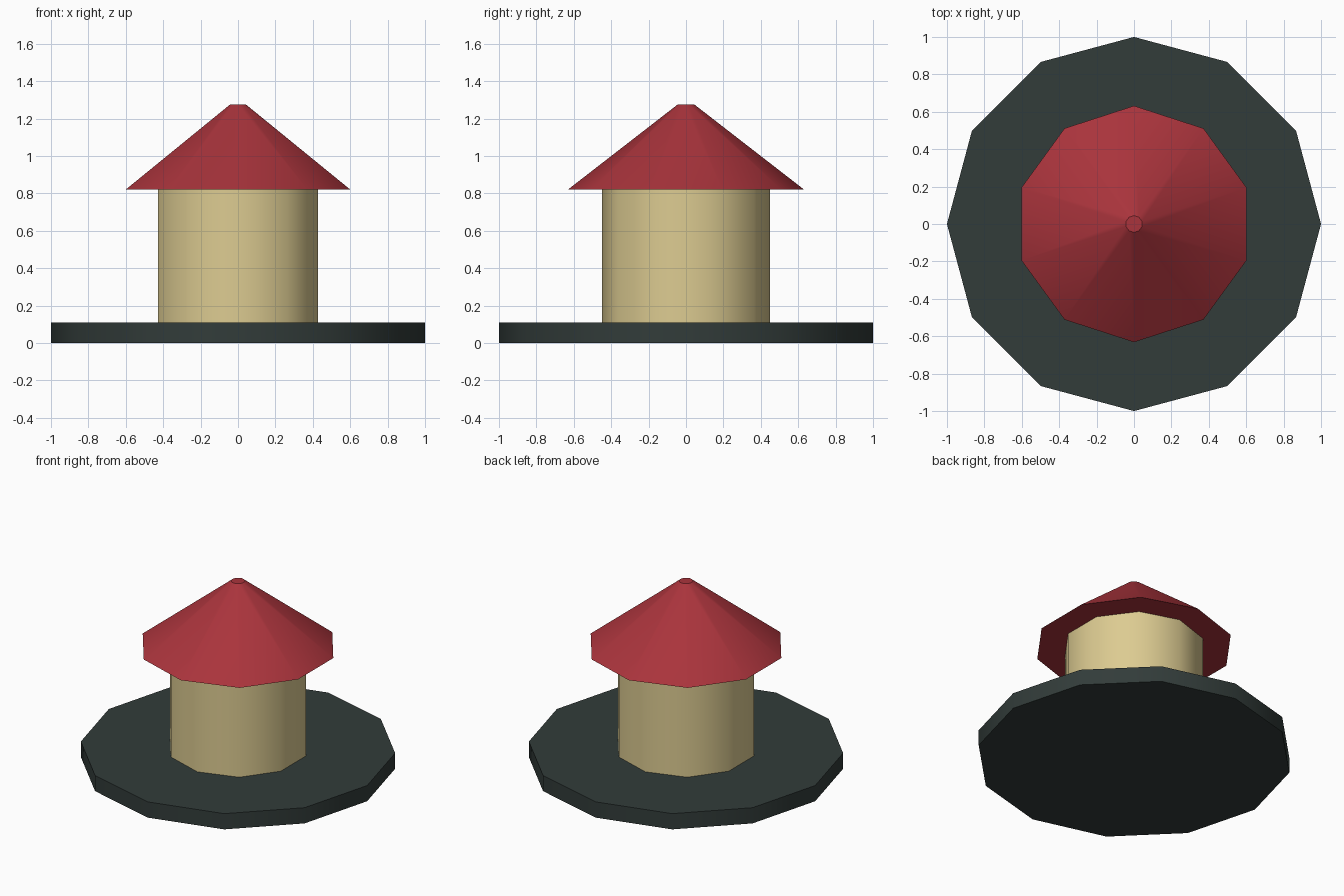
import bpy
import math

if "Cube" in bpy.data.objects:
    bpy.data.objects.remove(bpy.data.objects["Cube"], do_unlink=True)


def make_material(name, color):
    mat = bpy.data.materials.new(name)
    mat.use_nodes = True
    mat.diffuse_color = (*color, 1)
    mat.node_tree.nodes["Principled BSDF"].inputs["Base Color"].default_value = (*color, 1)
    return mat


def make_drum(name, sides, bottom_radius, top_radius, z_low, z_high, mat):
    """Closed, faceted drum or cut cone with smooth sides and sharp rims."""
    bpy.ops.mesh.primitive_cone_add(
        vertices=sides, radius1=bottom_radius, radius2=top_radius,
        depth=z_high - z_low, location=(0, 0, (z_low + z_high) / 2))
    obj = bpy.context.object
    obj.name = name
    obj.data.materials.append(mat)
    bpy.ops.object.shade_smooth_by_angle(angle=math.radians(37.5))
    return obj


slate = make_material("dark slate", (0.032, 0.045, 0.042))
sand = make_material("sand", (0.72, 0.60, 0.285))
red = make_material("roof red", (0.40, 0.034, 0.045))

BASE_TOP, EAVES, PEAK = 0.11, 0.82, 1.275

# Wide twelve-sided ground slab
make_drum("base_slab", 12, 1.0, 1.0, 0, BASE_TOP, slate)

# Ten-sided wall and overhanging roof with a small flat top
make_drum("round_wall", 10, 0.45, 0.45, BASE_TOP, EAVES, sand)
make_drum("cone_roof", 10, 0.632, 0.045, EAVES, PEAK, red)
